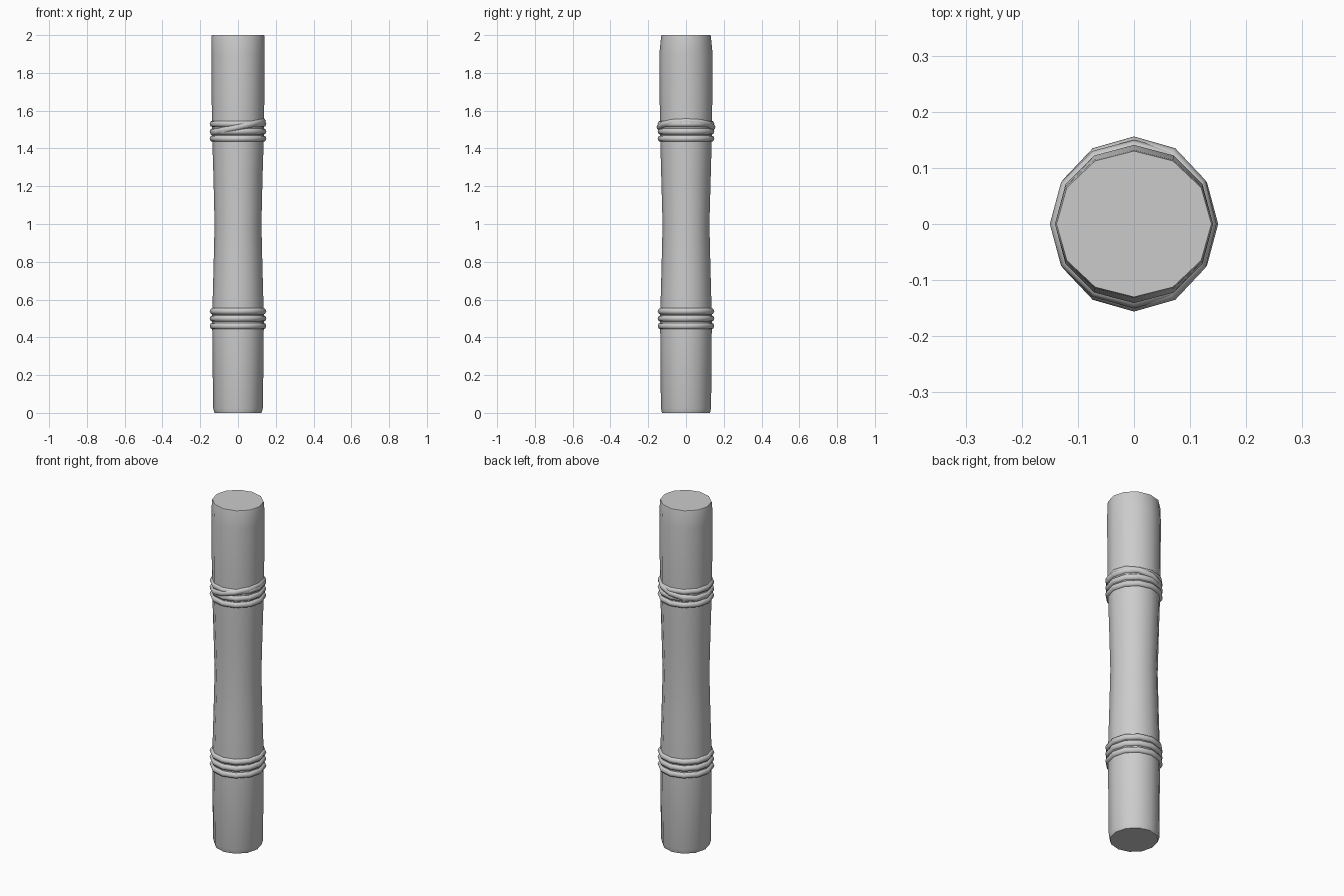
import bpy, bmesh, math
from mathutils import Matrix, Vector

cube = bpy.data.objects.get("Cube")
if cube:
    bpy.data.objects.remove(cube, do_unlink=True)

SIDES = 12
grey = bpy.data.materials.new("plain grey")
grey.use_nodes = True
grey.diffuse_color = (0.6, 0.6, 0.6, 1)
grey.node_tree.nodes["Principled BSDF"].inputs["Base Color"].default_value = (0.6, 0.6, 0.6, 1)


def finish(bm, name, angle):
    bmesh.ops.recalc_face_normals(bm, faces=bm.faces)
    mesh = bpy.data.meshes.new(name)
    bm.to_mesh(mesh)
    bm.free()
    obj = bpy.data.objects.new(name, mesh)
    bpy.context.collection.objects.link(obj)
    mesh.materials.append(grey)
    bpy.ops.object.select_all(action="DESELECT")
    obj.select_set(True)
    bpy.context.view_layer.objects.active = obj
    bpy.ops.object.shade_smooth_by_angle(angle=math.radians(angle))
    return obj


def around(rx, ry, z):
    turn = 2 * math.pi / SIDES
    return [Vector((rx * math.cos(i * turn), ry * math.sin(i * turn), z)) for i in range(SIDES)]


def skin(bm, loops, closed=False):
    for a, b in zip(loops, loops[1:] + (loops[:1] if closed else [])):
        n = len(a)
        for i in range(n):
            bm.faces.new((a[i], a[(i + 1) % n], b[(i + 1) % n], b[i]))


# Post: waisted shaft, height with half width in x and y
profile = [(0, 0.124, 0.127), (0.025, 0.132, 0.133), (0.5, 0.137, 0.137),
           (0.75, 0.130, 0.130), (1, 0.124, 0.124), (1.25, 0.130, 0.131),
           (1.5, 0.138, 0.138), (1.9, 0.141, 0.141), (1.99, 0.141, 0.132),
           (2, 0.138, 0.130)]
bm = bmesh.new()
loops = [[bm.verts.new(p) for p in around(rx, ry, z)] for z, rx, ry in profile]
skin(bm, loops)
bm.faces.new(loops[0])
bm.faces.new(loops[-1])
finish(bm, "post", 40)


# Rope binding: one torus per turn, optionally tilted
def rope(name, z, rx=0.132, ry=0.132, tilt=0.0):
    bm = bmesh.new()
    thick, steps = 0.018, 8
    loops = []
    for k in range(steps):
        a = 2 * math.pi * k / steps
        out = thick * math.cos(a)
        loops.append([bm.verts.new(p) for p in around(rx + out, ry + out, thick * math.sin(a))])
    skin(bm, loops, closed=True)
    turn = Matrix.Translation((0, 0, z)) @ Matrix.Rotation(-tilt, 4, "Y")
    bmesh.ops.transform(bm, matrix=turn, verts=bm.verts)
    finish(bm, name, 60)


for place, heights in (("lower", (0.46, 0.50, 0.538)), ("upper", (1.452, 1.49, 1.53))):
    for i, z in enumerate(heights):
        rope(f"{place}_rope_{i + 1}", z)
rope("upper_rope_tilted", 1.513, 0.133, 0.138, math.atan2(0.03, 0.13))
